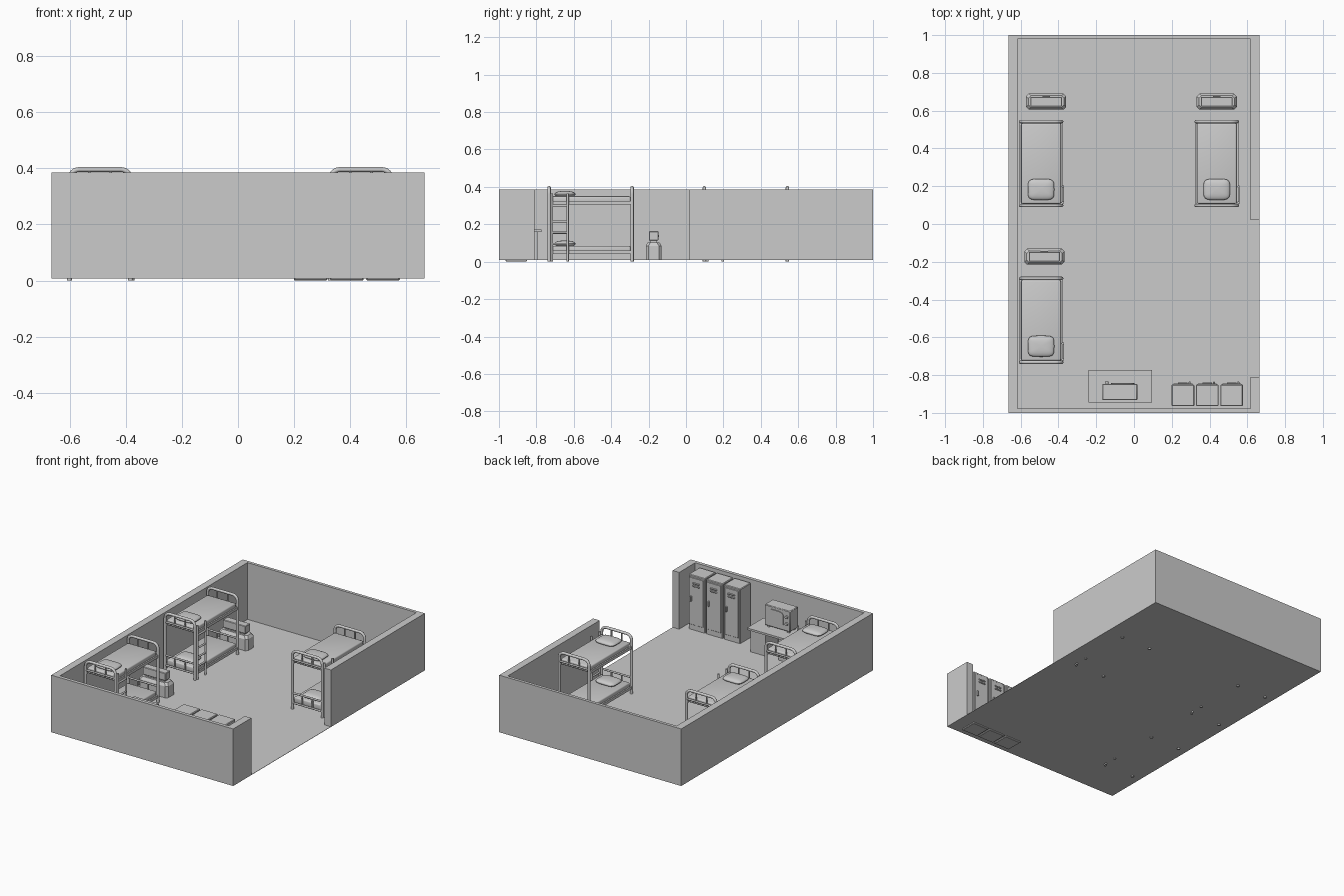
import bpy, bmesh, math
from mathutils import Matrix, Vector

old = bpy.data.objects.get("Cube")
if old:
    bpy.data.objects.remove(old, do_unlink=True)

grey = bpy.data.materials.new("plain_grey")
grey.use_nodes = True
grey.diffuse_color = (0.6, 0.6, 0.6, 1)
bsdf = next(n for n in grey.node_tree.nodes if n.type == 'BSDF_PRINCIPLED')
bsdf.inputs["Base Color"].default_value = (0.6, 0.6, 0.6, 1)


def add_object(name, mesh, loc=(0, 0, 0)):
    ob = bpy.data.objects.new(name, mesh)
    ob.location = loc
    bpy.context.collection.objects.link(ob)
    return ob


def finish(name, bm, smooth=False):
    bmesh.ops.recalc_face_normals(bm, faces=bm.faces)
    mesh = bpy.data.meshes.new(name)
    bm.to_mesh(mesh)
    bm.free()
    mesh.materials.append(grey)
    if smooth:
        mesh.shade_smooth()
        mesh.set_sharp_from_angle(angle=math.radians(40))
    return mesh


def box(bm, x, y, z, bevel=0.0, segments=1):
    """Box from three (low, high) ranges."""
    lo, hi = Vector((x[0], y[0], z[0])), Vector((x[1], y[1], z[1]))
    mat = Matrix.Translation((lo + hi) / 2) @ Matrix.Diagonal((*(hi - lo), 1))
    verts = bmesh.ops.create_cube(bm, size=1, matrix=mat)["verts"]
    if bevel:
        edges = {e for v in verts for e in v.link_edges}
        bmesh.ops.bevel(bm, geom=list(edges), offset=bevel, segments=segments,
                        profile=0.5, affect='EDGES')


def prism(bm, points, z0, z1):
    face = bm.faces.new([bm.verts.new((x, y, z0)) for x, y in points])
    top = bmesh.ops.extrude_face_region(bm, geom=[face])["geom"]
    for v in top:
        if isinstance(v, bmesh.types.BMVert):
            v.co.z = z1


def rod(bm, a, b, r):
    a, b = Vector(a), Vector(b)
    d = b - a
    mat = Matrix.Translation((a + b) / 2) @ d.to_track_quat('Z', 'Y').to_matrix().to_4x4()
    bmesh.ops.create_cone(bm, cap_ends=True, segments=10, radius1=r, radius2=r,
                          depth=d.length, matrix=mat)


def tube(bm, path, r, n=10):
    """Sweep a circle along a path that lies in an xz plane."""
    path, rings = [Vector(p) for p in path], []
    side = Vector((0, 1, 0))
    for i, p in enumerate(path):
        t = (path[min(i + 1, len(path) - 1)] - path[max(i - 1, 0)]).normalized()
        up = t.cross(side)
        rings.append([bm.verts.new(p + r * (math.cos(k * math.tau / n) * side
                     + math.sin(k * math.tau / n) * up)) for k in range(n)])
    for a, b in zip(rings, rings[1:]):
        for k in range(n):
            bm.faces.new((a[k], a[(k + 1) % n], b[(k + 1) % n], b[k]))
    bm.faces.new(rings[0])
    bm.faces.new(rings[-1])


# Room: floor sheet and walls with a wide opening on the left side
X, XI, BASE = 0.665, 0.617, 0.008
bm = bmesh.new()
box(bm, (-X, X), (-1, 1), (BASE, BASE + 0.002))
add_object("floor", finish("floor", bm))

bm = bmesh.new()
prism(bm, [(X, -0.81), (X, -1), (-X, -1), (-X, 1), (X, 1), (X, 0.02),
           (XI, 0.02), (XI, 0.98), (-XI, 0.98), (-XI, -0.977), (XI, -0.977), (XI, -0.81)],
      BASE, 0.385)
add_object("walls", finish("walls", bm))

# Bunk bed frame: two arched ends with crossbars and spindles, rails, ladder
HX, HY, R = 0.109, 0.222, 0.009
LEVELS = (0.045, 0.31)
bm = bmesh.new()
for y in (-HY, HY):
    top, c = 0.396, 0.035
    arc = [(HX - c + c * math.cos(a), top - c + c * math.sin(a))
           for a in (math.pi / 2 * i / 6 for i in range(7))]
    path = [(HX, y, 0)] + [(x, y, z) for x, z in arc]
    path += [(-x, y, z) for x, _, z in reversed(path)]
    tube(bm, path, R)
    for low, high in ((0.05, 0.115), (0.335, top)):
        rod(bm, (-HX, y, low), (HX, y, low), 0.006)
        rod(bm, (-HX, y, high), (HX, y, high), 0.006) if high < top else None
        for x in (-0.038, 0.038):
            rod(bm, (x, y, low), (x, y, high), 0.005)
for z in LEVELS:
    for s in (-1, 1):
        box(bm, sorted((s * 0.104, s * 0.114)), (-HY, HY), (z - 0.004, z + 0.014))
for y in (-0.207, -0.123):
    rod(bm, (0.116, y, 0), (0.116, y, 0.365), 0.007)
for z in (0.095, 0.155, 0.215, 0.3):
    rod(bm, (0.116, -0.207, z), (0.116, -0.123, z), 0.006)
frame = finish("bunk_frame", bm, True)

bm = bmesh.new()
for z in LEVELS:
    box(bm, (-0.105, 0.105), (-0.213, 0.213), (z, z + 0.04), 0.008, 3)
mattresses = finish("mattresses", bm, True)

# Pillows: squared-off ellipsoids
bm = bmesh.new()
for z in LEVELS:
    verts = bmesh.ops.create_uvsphere(bm, u_segments=24, v_segments=12, radius=1)["verts"]
    for v in verts:
        ring = math.hypot(v.co.x, v.co.y)
        fx, fy = (math.copysign(abs(k / max(ring, 1e-6)) ** 0.45, k) for k in (v.co.x, v.co.y))
        v.co = (0.07 * fx * ring ** 0.7, -0.137 + 0.056 * fy * ring ** 0.7,
                z + 0.051 + 0.017 * v.co.z)
pillows = finish("pillows", bm, True)

# Bedside cabinet: chamfered body, tapered shoulder, narrow upper case
def chamfered(w, d, c):
    return [(w - c, -d), (w, c - d), (w, d - c), (w - c, d),
            (c - w, d), (-w, d - c), (-w, c - d), (c - w, -d)]

bm = bmesh.new()
rings = [[bm.verts.new((x, y, z)) for x, y in chamfered(w, d, 0.014)]
         for w, d, z in ((0.106, 0.042, BASE), (0.106, 0.042, 0.085), (0.094, 0.031, 0.103))]
for a, b in zip(rings, rings[1:]):
    for k in range(8):
        bm.faces.new((a[k], a[(k + 1) % 8], b[(k + 1) % 8], b[k]))
bm.faces.new(rings[0])
bm.faces.new(rings[-1])
box(bm, (-0.072, 0.072), (-0.018, 0.018), (0.1, 0.113))
box(bm, (-0.083, 0.083), (-0.025, 0.025), (0.112, 0.163), 0.003)
box(bm, (-0.02, 0.02), (0.025, 0.029), (0.132, 0.142))
cabinet = finish("bedside_cabinet", bm)

for side, x, y in (("right_back", -0.492, 0.32), ("right_front", -0.492, -0.51),
                   ("left_back", 0.438, 0.32)):
    add_object(side + "_bunk_frame", frame, (x, y, 0))
    add_object(side + "_mattresses", mattresses, (x, y, 0))
    add_object(side + "_pillows", pillows, (x, y, 0))
    dx, dy = (0.018, 0.337) if side == "right_front" else (0.027, 0.328)
    if side == "left_back":
        dx = 0.0
    add_object(side + "_bedside_cabinet", cabinet, (x + dx, y + dy, 0))

# Lockers: case, raised door, louvres, handle and kick line
bm = bmesh.new()
box(bm, (-0.06, 0.06), (-0.06, 0.054), (0, 0.37), 0.004)
box(bm, (-0.051, 0.051), (0.053, 0.059), (0.045, 0.357), 0.002)
for z in (0.3, 0.318):
    box(bm, (-0.025, 0.025), (0.058, 0.066), (z, z + 0.009), 0.002)
box(bm, (0.03, 0.041), (0.058, 0.069), (0.2, 0.235), 0.002)
locker = finish("locker", bm)
for i in range(3):
    add_object(f"locker_{i + 1}", locker, (0.259 + 0.129 * i, -0.904, 0))

# Desk: overhanging top on two pedestals with a back panel
bm = bmesh.new()
box(bm, (-0.24, 0.095), (-0.945, -0.772), (0.16, 0.173))
for x in (-0.23, -0.025):
    box(bm, (x, x + 0.11), (-0.938, -0.793), (BASE, 0.16))
box(bm, (-0.121, -0.024), (-0.938, -0.925), (BASE, 0.16))
add_object("desk", finish("desk", bm))

# Television: case on feet, raised screen, knobs
bm = bmesh.new()
box(bm, (-0.168, 0.018), (-0.932, -0.846), (0.185, 0.322), 0.004)
for x in (-0.155, -0.01):
    for y in (-0.92, -0.872):
        box(bm, (x, x + 0.015), (y, y + 0.015), (0.172, 0.188))
for z in (0.235, 0.28):
    rod(bm, (-0.145, -0.848, z), (-0.145, -0.835, z), 0.01)
add_object("television_case", finish("television_case", bm, True))

bm = bmesh.new()
outline = []
for k in range(24):
    c, s = math.cos(k * math.tau / 24), math.sin(k * math.tau / 24)
    outline.append((0.062 * math.copysign(abs(c) ** 0.5, c),
                    0.05 * math.copysign(abs(s) ** 0.5, s)))
prism(bm, outline, 0, 0.005)
bm.transform(Matrix.Translation((-0.06, -0.846, 0.254)) @ Matrix.Rotation(-math.pi / 2, 4, 'X'))
add_object("television_screen", finish("television_screen", bm))
